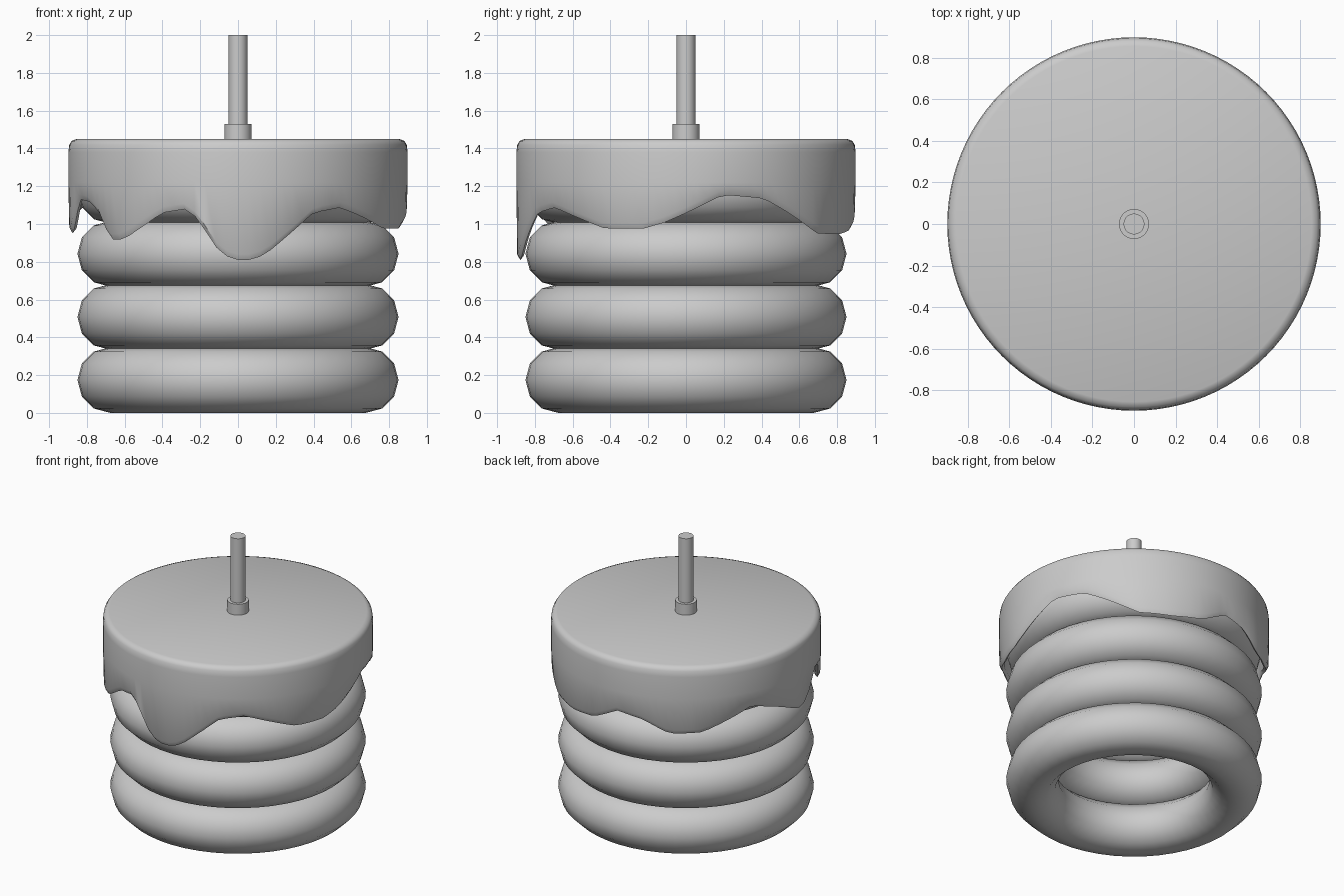
import bpy, bmesh
from math import sin, cos, pi, radians

if "Cube" in bpy.data.objects:
    bpy.data.objects.remove(bpy.data.objects["Cube"])


def smooth(obj, angle=40):
    bpy.ops.object.select_all(action='DESELECT')
    obj.select_set(True)
    bpy.context.view_layer.objects.active = obj
    bpy.ops.object.shade_smooth_by_angle(angle=radians(angle))


# Stacked rings, the top one tucked under the icing
for i in range(4):
    bpy.ops.mesh.primitive_torus_add(major_segments=48, minor_segments=12,
                                     major_radius=0.676, minor_radius=0.174,
                                     location=(0, 0, 0.174 + 0.334 * i))
    ring = bpy.context.object
    ring.name = f"stacked_ring_{i + 1}"
    smooth(ring)

# Drip outline: angle from the front (counter-clockwise) and hem height
DRIPS = [(0, .81), (3, .807), (9, .833), (16, .92), (27, 1.06), (38, 1.087),
         (48, 1.04), (61, .975), (75, .975), (83, 1.01), (91, 1.065),
         (103, 1.155), (118, 1.135), (128, 1.06), (142, .95), (157, .945),
         (171, .97), (184, 1.07), (196, 1.04), (208, .955), (222, .965),
         (245, 1.11), (261, 1.03), (273, .95), (279, .96), (288, 1.13),
         (296, 1.12), (303, 1.07), (308, .96), (312, .907), (318, .93),
         (325, .987), (333, 1.06), (342, 1.08), (346.5, 1.02), (350, .93),
         (353, .865), (357, .82), (360, .81)]


def hem(deg):
    for (a0, z0), (a1, z1) in zip(DRIPS, DRIPS[1:]):
        if a0 <= deg <= a1:
            return z0 + (z1 - z0) * (deg - a0) / (a1 - a0)


# Icing: thin cap with rounded shoulder and dripping hem
N = 96
bm = bmesh.new()


def icing_loop(radius, z=None, lift=0.0):
    loop = []
    for k in range(N):
        a = 2 * pi * k / N
        h = hem(360 * k / N) + lift if z is None else z
        loop.append(bm.verts.new((radius * sin(a), -radius * cos(a), h)))
    return loop


loops = [icing_loop(.855, 1.45), icing_loop(.88, 1.44), icing_loop(.893, 1.42),
         icing_loop(.898, 1.38), icing_loop(.898, 1.22),
         icing_loop(.894, lift=.03), icing_loop(.878),
         icing_loop(.862, lift=.02), icing_loop(.862, 1.41)]
for upper, lower in zip(loops, loops[1:]):
    for k in range(N):
        n = (k + 1) % N
        bm.faces.new((upper[k], lower[k], lower[n], upper[n]))
bm.faces.new(loops[0])
bm.faces.new(loops[-1][::-1])
bmesh.ops.recalc_face_normals(bm, faces=bm.faces)
mesh = bpy.data.meshes.new("icing")
bm.to_mesh(mesh)
bm.free()
icing = bpy.data.objects.new("icing", mesh)
bpy.context.collection.objects.link(icing)
smooth(icing)

# Post and its collar
for name, r, z0, z1 in (("post_collar", .072, 1.43, 1.53), ("post", .05, 1.43, 2.0)):
    bpy.ops.mesh.primitive_cylinder_add(vertices=32, radius=r, depth=z1 - z0,
                                        location=(0, 0, (z0 + z1) / 2))
    part = bpy.context.object
    part.name = name
    smooth(part)
